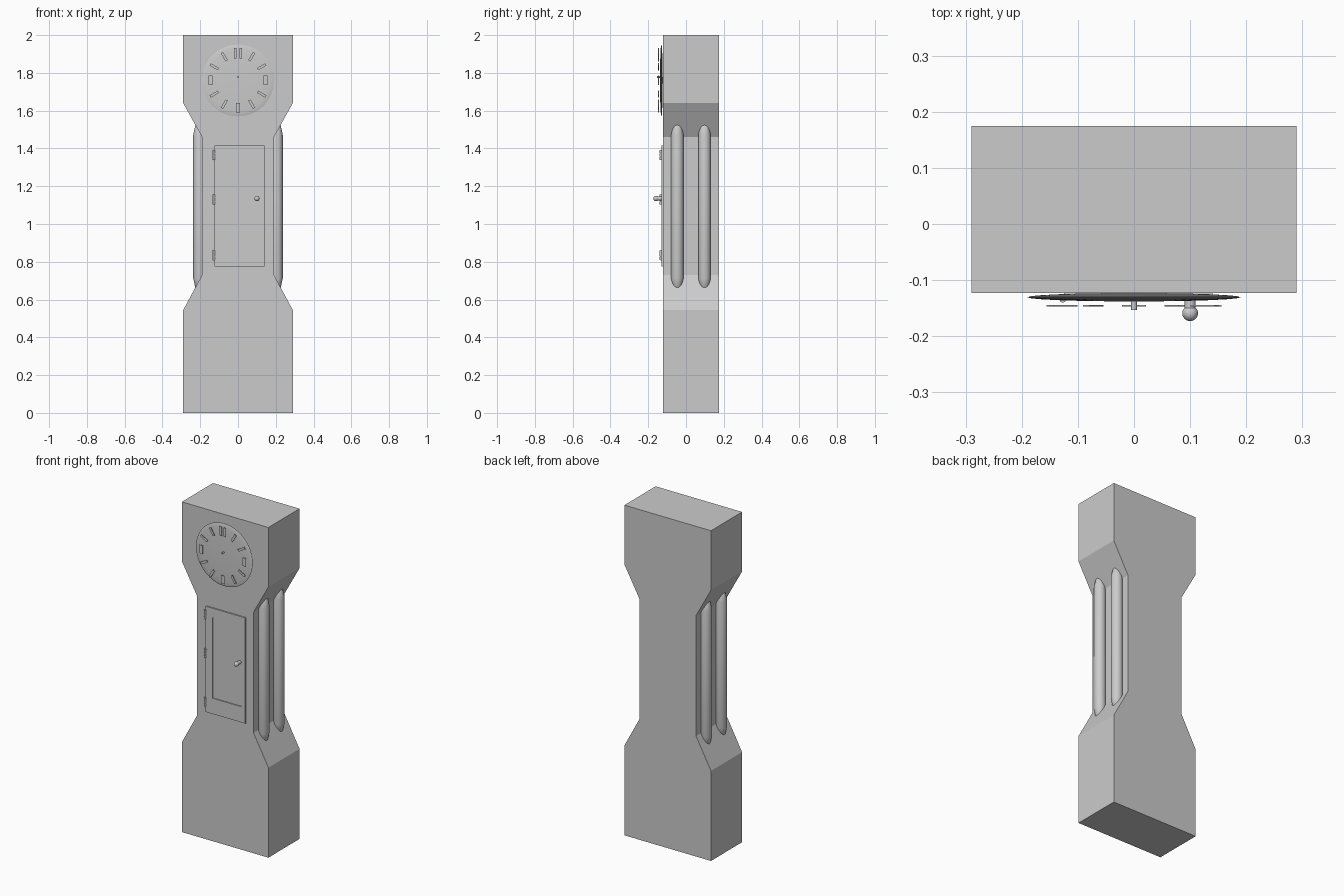
import bpy, bmesh
from math import sin, cos, pi, radians
from mathutils import Matrix, Vector

if "Cube" in bpy.data.objects:
    bpy.data.objects.remove(bpy.data.objects["Cube"])


def finish(name, bm, smooth=False):
    bmesh.ops.recalc_face_normals(bm, faces=bm.faces)
    me = bpy.data.meshes.new(name)
    bm.to_mesh(me)
    bm.free()
    ob = bpy.data.objects.new(name, me)
    bpy.context.collection.objects.link(ob)
    if smooth:
        bpy.ops.object.select_all(action='DESELECT')
        ob.select_set(True)
        bpy.context.view_layer.objects.active = ob
        bpy.ops.object.shade_smooth_by_angle(angle=radians(35))
    return ob


def box(bm, centre, size, angle=0):
    m = Matrix.Translation(centre) @ Matrix.Rotation(angle, 4, 'Y')
    bmesh.ops.create_cube(bm, size=1, matrix=m @ Matrix.Diagonal((*size, 1)))


def lathe(name, profile, centre, axis, steps=24):
    """Spin (radius, height) points around z or y."""
    bm = bmesh.new()
    vs = [bm.verts.new((r, 0, h)) for r, h in profile]
    es = [bm.edges.new(p) for p in zip(vs, vs[1:])]
    bmesh.ops.spin(bm, geom=vs + es, cent=(0, 0, 0), axis=(0, 0, 1),
                   angle=2 * pi, steps=steps)
    bmesh.ops.remove_doubles(bm, verts=bm.verts, dist=0.00005)
    m = Matrix.Translation(centre)
    if axis == 'y':
        m = m @ Matrix.Rotation(radians(90), 4, 'X')
    bm.transform(m)
    return finish(name, bm, True)


# Waisted case: mirrored outline extruded in depth
half = [(0.29, 0), (0.29, 0.545), (0.19, 0.73), (0.19, 1.46), (0.29, 1.64), (0.29, 2)]
outline = half + [(-x, z) for x, z in reversed(half)]
bm = bmesh.new()
face = bm.faces.new([bm.verts.new((x, -0.123, z)) for x, z in outline])
ext = bmesh.ops.extrude_face_region(bm, geom=[face], use_keep_orig=True)
bmesh.ops.translate(bm, vec=(0, 0.298, 0),
                    verts=[v for v in ext['geom'] if isinstance(v, bmesh.types.BMVert)])
finish("case", bm)

# Rounded columns on both sides of the waist
col = [(0, -0.44), (0.015, -0.438), (0.022, -0.43), (0.033, -0.38),
       (0.033, 0.38), (0.022, 0.43), (0.015, 0.438), (0, 0.44)]
for side, sx in (("left", -1), ("right", 1)):
    for place, y in (("front", -0.046), ("back", 0.098)):
        lathe(f"{side}_{place}_column", col, (sx * 0.204, y, 1.092), 'z')

# Shallow domed dial
n = 12
lens = [(0.19 * sin(pi * i / n), 0.0075 * cos(pi * i / n)) for i in range(n + 1)]
lathe("dial", lens, (0, -0.1305, 1.76), 'y', 48)

# Hour markers, larger plain bars at the quarters
bm = bmesh.new()
for h in range(12):
    a = h * pi / 6
    r = 0.145
    p = Vector((r * sin(a), -0.1455, 1.76 + r * cos(a)))
    if h % 3:
        box(bm, p, (0.014, 0.003, 0.05), a)
    elif h == 0:
        for dx in (-0.014, 0.014):
            box(bm, p + Vector((dx, 0, 0)), (0.014, 0.003, 0.055))
    else:
        box(bm, p, (0.022, 0.003, 0.05), 0)
finish("hour_markers", bm)
lathe("dial_pin", [(0, 0), (0.005, 0), (0.005, 0.016), (0, 0.016)],
      (0, -0.137, 1.778), 'y', 12)

# Door: stiles, rails and recessed panel
bm = bmesh.new()
x0, x1, z0, z1 = -0.125, 0.14, 0.775, 1.415
a0, a1, b0, b1 = -0.08, 0.115, 0.87, 1.36
ring = lambda pts, y: [bm.verts.new((x, y, z)) for x, z in pts]
outer = [(x0, z0), (x1, z0), (x1, z1), (x0, z1)]
inner = [(a0, b0), (a1, b0), (a1, b1), (a0, b1)]
loops = [ring(outer, -0.122), ring(outer, -0.131), ring(inner, -0.131), ring(inner, -0.125)]
for p, q in zip(loops, loops[1:]):
    for i in range(4):
        j = (i + 1) % 4
        bm.faces.new((p[i], p[j], q[j], q[i]))
bm.faces.new(loops[-1])
bm.faces.new(loops[0])
finish("door", bm)

# Hinges: leaf plates with a knuckled barrel
bm = bmesh.new()
for z in (1.365, 1.13, 0.835):
    box(bm, (-0.125, -0.130, z), (0.02, 0.008, 0.054))
    for dz in (-0.018, 0, 0.018):
        bmesh.ops.create_cone(bm, cap_ends=True, segments=12, radius1=0.006,
                              radius2=0.006, depth=0.016,
                              matrix=Matrix.Translation((-0.127, -0.134, z + dz)))
finish("hinges", bm, True)

# Door knob: stem and ball
ball = [(0.014 * sin(pi * i / 12), 0.034 - 0.014 * cos(pi * i / 12)) for i in range(4, 13)]
lathe("door_knob", [(0, 0), (0.010, 0), (0.010, 0.025)] + ball, (0.1, -0.125, 1.135), 'y')
